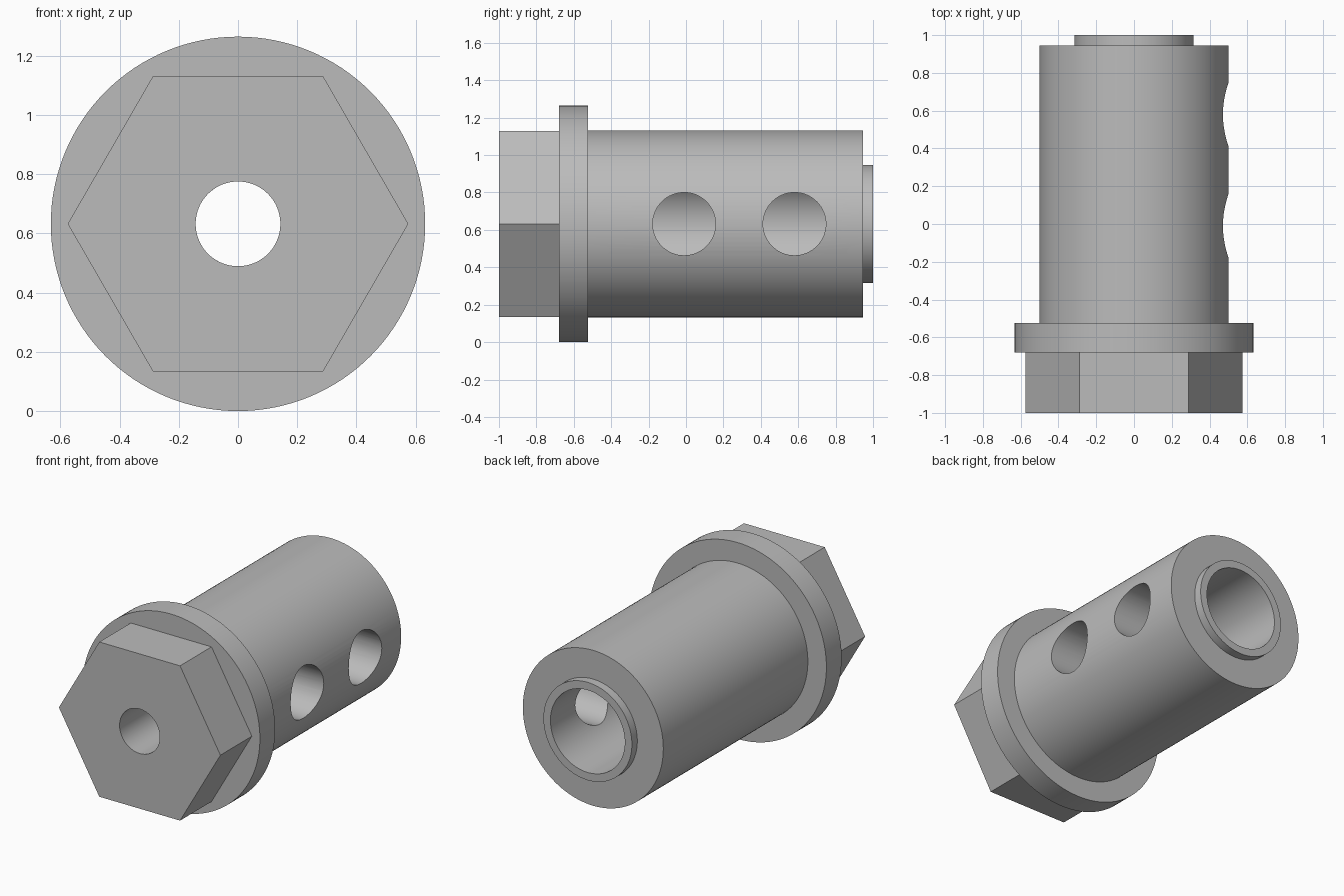
import bpy
import bmesh
from math import pi, radians
from mathutils import Matrix, Vector

CENTER_Z = 0.632
SEGMENTS = 128

cube = bpy.data.objects.get("Cube")
if cube:
    bpy.data.objects.remove(cube, do_unlink=True)

# Single metal colour
steel = bpy.data.materials.new("plain grey steel")
steel.use_nodes = True
grey = (0.5, 0.5, 0.5, 1)
steel.diffuse_color = grey
steel.node_tree.nodes["Principled BSDF"].inputs["Base Color"].default_value = grey


def add_object(name, bm):
    """Turn a bmesh into a coloured object."""
    bmesh.ops.recalc_face_normals(bm, faces=bm.faces)
    mesh = bpy.data.meshes.new(name)
    bm.to_mesh(mesh)
    bm.free()
    mesh.materials.append(steel)
    obj = bpy.data.objects.new(name, mesh)
    bpy.context.collection.objects.link(obj)
    return obj


def lathe(name, profile):
    """Revolve a closed (radius, y) profile around the long axis."""
    bm = bmesh.new()
    verts = [bm.verts.new((r, y, CENTER_Z)) for r, y in profile]
    edges = [bm.edges.new((v, verts[i - 1])) for i, v in enumerate(verts)]
    bmesh.ops.spin(bm, geom=verts + edges, cent=(0, 0, CENTER_Z), axis=(0, 1, 0),
                   angle=2 * pi, steps=SEGMENTS)
    bmesh.ops.remove_doubles(bm, verts=bm.verts, dist=1e-5)
    return add_object(name, bm)


def rod(name, start, end, radius, sides):
    """Solid prism between two points."""
    start, end = Vector(start), Vector(end)
    axis = end - start
    turn = Matrix.Rotation(radians(90), 4, 'X' if axis.y else 'Y')
    if axis.y:
        # a corner of the prism points along x
        turn = turn @ Matrix.Rotation(0, 4, 'Z')
    bm = bmesh.new()
    bmesh.ops.create_cone(bm, cap_ends=True, segments=sides, radius1=radius,
                          radius2=radius, depth=axis.length)
    # align the first corner with x before turning
    first = min(bm.verts, key=lambda v: abs(v.co.y))
    if abs(first.co.y) > 1e-4:
        bmesh.ops.rotate(bm, verts=bm.verts, matrix=Matrix.Rotation(pi / sides, 3, 'Z'))
    bm.transform(Matrix.Translation((start + end) / 2) @ turn)
    return add_object(name, bm)


def combine(target, tool, operation):
    """Apply a boolean and discard the tool."""
    tool.hide_render = True
    mod = target.modifiers.new(operation, 'BOOLEAN')
    mod.operation = operation
    mod.solver = 'EXACT'
    mod.object = tool
    bpy.context.view_layer.objects.active = target
    bpy.ops.object.modifier_apply(modifier=mod.name)
    bpy.data.objects.remove(tool, do_unlink=True)


# Flanged sleeve with a stepped bore and a raised end rim
bolt = lathe("hollow_bolt", [
    (0.143, -0.68), (0.632, -0.68), (0.632, -0.525), (0.5, -0.525),
    (0.5, 0.945), (0.315, 0.945), (0.315, 1.0), (0.265, 1.0),
    (0.265, -0.35), (0.143, -0.35)])

# Hexagonal head, sunk slightly into the flange and drilled through
head = rod("hex_head", (0, -1, CENTER_Z), (0, -0.6, CENTER_Z), 0.575, 6)
combine(bolt, head, 'UNION')
drill = rod("front_bore_cutter", (0, -1.1, CENTER_Z), (0, -0.4, CENTER_Z), 0.143, SEGMENTS)
combine(bolt, drill, 'DIFFERENCE')

# Two cross holes through one wall into the bore
for y in (-0.01, 0.58):
    cutter = rod("cross_hole_cutter", (0.05, y, CENTER_Z), (0.8, y, CENTER_Z), 0.168, 64)
    combine(bolt, cutter, 'DIFFERENCE')

# Smooth round walls, crisp edges
bpy.ops.object.select_all(action='DESELECT')
bolt.select_set(True)
bpy.context.view_layer.objects.active = bolt
bpy.ops.object.shade_smooth_by_angle(angle=radians(30))
